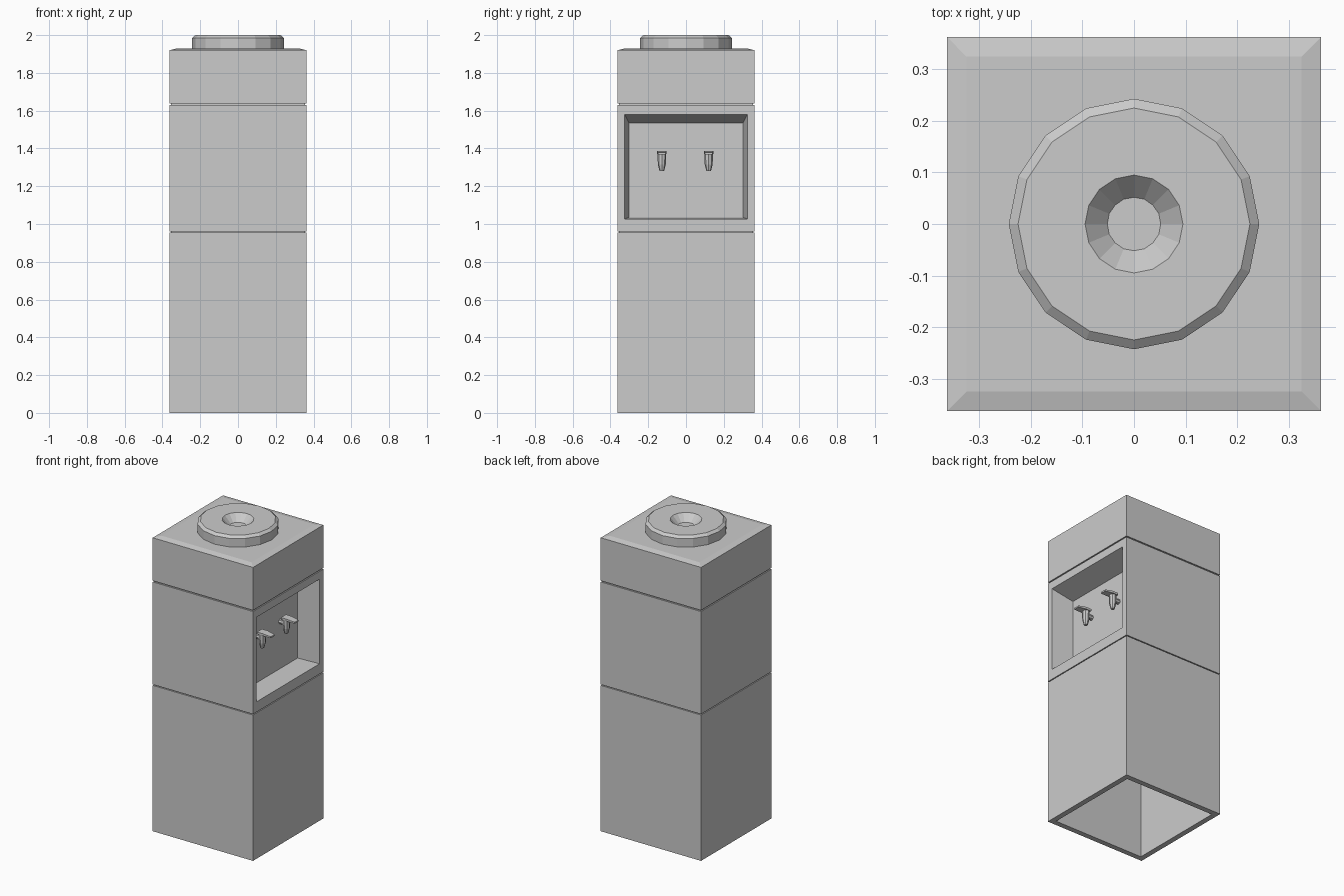
import bpy, bmesh, math
from mathutils import Matrix

if "Cube" in bpy.data.objects:
    bpy.data.objects.remove(bpy.data.objects["Cube"])

W = 0.363  # half width of the cabinet


def finish(name, bm):
    bmesh.ops.recalc_face_normals(bm, faces=bm.faces[:])
    mesh = bpy.data.meshes.new(name)
    bm.to_mesh(mesh)
    bm.free()
    ob = bpy.data.objects.new(name, mesh)
    bpy.context.collection.objects.link(ob)
    return ob


def box(name, lo, hi, axis=0, sign=1, loops=()):
    """Box; one face is extruded through rectangles (depth, (b0, b1), (c0, c1))."""
    bm = bmesh.new()
    bmesh.ops.create_cube(bm, size=2)
    for v in bm.verts:
        v.co = [hi[i] if v.co[i] > 0 else lo[i] for i in range(3)]
    bm.normal_update()
    face = next(f for f in bm.faces if f.normal[axis] * sign > 0.9)
    b, c = [i for i in range(3) if i != axis]
    for depth, bs, cs in loops:
        face = bmesh.ops.extrude_discrete_faces(bm, faces=[face])["faces"][0]
        mid = face.calc_center_median()
        for v in face.verts:
            ib, ic = int(v.co[b] > mid[b]), int(v.co[c] > mid[c])
            v.co[axis], v.co[b], v.co[c] = depth, bs[ib], cs[ic]
    return finish(name, bm)


def lathe(name, profile, sides, matrix=Matrix()):
    """Spin (radius, height) points round z, capping both ends."""
    bm = bmesh.new()
    rings = [[bm.verts.new((r * math.cos(2 * math.pi * i / sides),
                            r * math.sin(2 * math.pi * i / sides), z))
              for i in range(sides)] for r, z in profile]
    for p, q in zip(rings, rings[1:]):
        for i in range(sides):
            j = (i + 1) % sides
            bm.faces.new((p[i], p[j], q[j], q[i]))
    bm.faces.new(rings[0][::-1])
    bm.faces.new(rings[-1])
    bm.transform(matrix)
    return finish(name, bm)


# Lower cabinet, open and hollow underneath
i = 0.328
box("lower_cabinet", (-W, -W, 0), (W, W, 0.954), 2, -1,
    [(0, (-i, i), (-i, i)), (0.9, (-i, i), (-i, i))])

# Middle section with the tapered dispensing recess on +x
box("dispenser_section", (-W, -W, 0.960), (W, W, 1.631), 0, 1,
    [(W, (-0.325, 0.325), (1.027, 1.58)),
     (0.22, (-0.302, 0.302), (1.035, 1.535))])

# Head with a shallow bevelled top
t = 0.325
box("head_section", (-W, -W, 1.639), (W, W, 1.92), 2, 1,
    [(1.929, (-t, t), (-t, t))])

# Recessed strips forming the two seams
g = W - 0.008
for name, z in (("lower_seam", 0.957), ("upper_seam", 1.635)):
    box(name, (-g, -g, z - 0.006), (g, g, z + 0.006))

# Bottle seat with a conical well
lathe("bottle_seat", [(0.243, 1.92), (0.243, 1.985), (0.225, 2.0),
                      (0.095, 2.0), (0.052, 1.955)], 16)

# Two taps: spout, supply pipe and push lever
for side, y in (("left", -0.128), ("right", 0.12)):
    lathe(side + "_tap_spout", [(0.012, 1.28), (0.021, 1.315), (0.023, 1.37),
                                (0.016, 1.38)], 8,
          Matrix.Translation((0.266, y, 0)))
    lathe(side + "_tap_pipe", [(0.016, 0.0), (0.016, 0.055)], 8,
          Matrix.Translation((0.212, y, 1.345)) @ Matrix.Rotation(math.pi / 2, 4, 'Y'))
    box(side + "_tap_lever", (0.245, y - 0.026, 1.372), (0.285, y + 0.026, 1.386), 0, 1,
        [(0.34, (y - 0.02, y + 0.02), (1.368, 1.378))])
